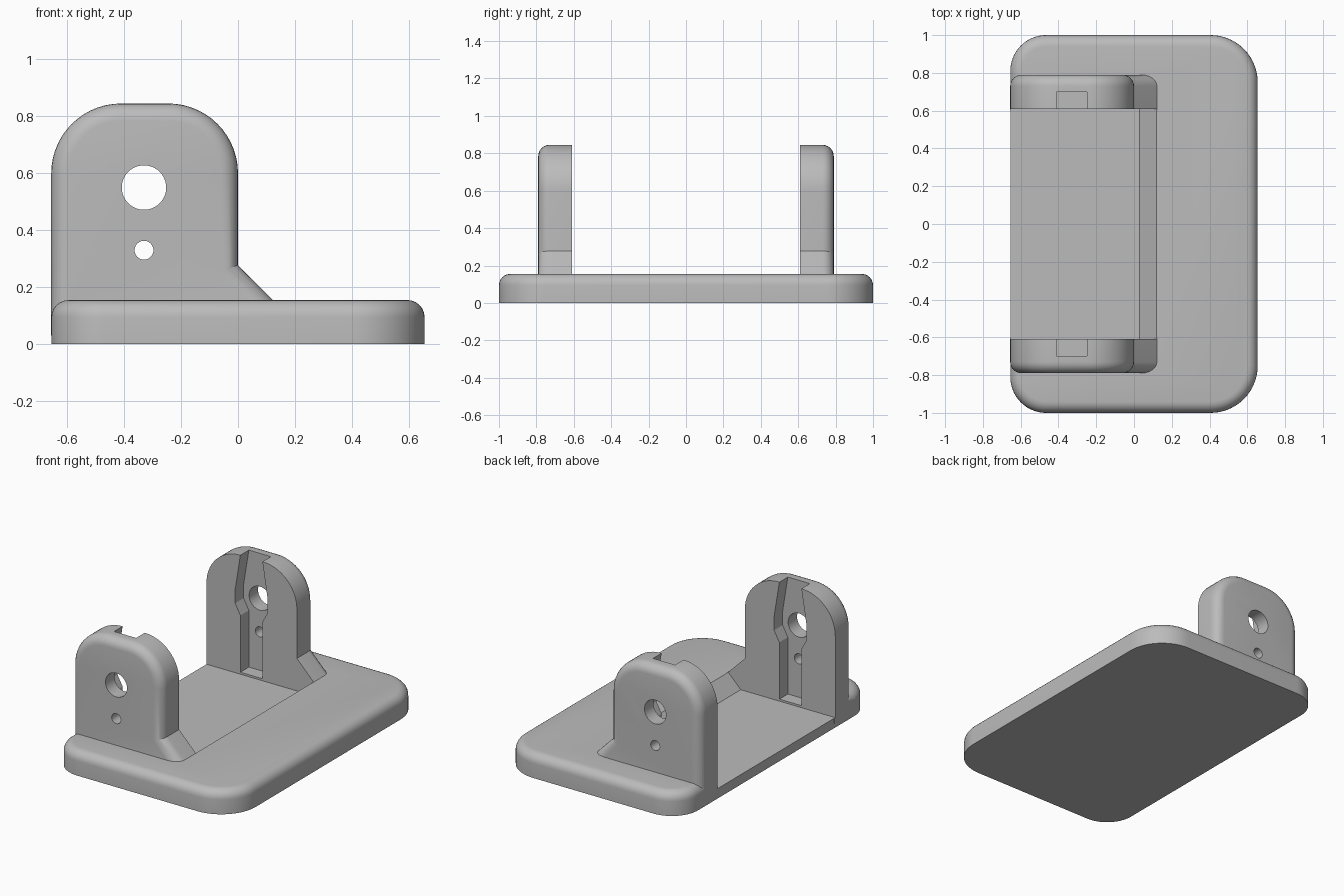
import bpy, bmesh, math
from mathutils import Vector

if "Cube" in bpy.data.objects:
    bpy.data.objects.remove(bpy.data.objects["Cube"])

grey = bpy.data.materials.new("grey_plastic")
grey.diffuse_color = (0.5, 0.5, 0.5, 1)
grey.use_nodes = True
grey.node_tree.nodes["Principled BSDF"].inputs["Base Color"].default_value = grey.diffuse_color


def arc(cx, cy, r, a0, a1, n=14):
    """Points on an arc, angles in degrees."""
    return [(cx + r * math.cos(math.radians(a0 + (a1 - a0) * i / n)),
             cy + r * math.sin(math.radians(a0 + (a1 - a0) * i / n))) for i in range(n + 1)]


def prism(name, points, direction, fillet=0.0, keep=None):
    """Extrude a closed outline of 3D points; round the edges of the far face."""
    bm = bmesh.new()
    face = bm.faces.new([bm.verts.new(p) for p in points])
    ext = bmesh.ops.extrude_face_region(bm, geom=[face])
    moved = [g for g in ext["geom"] if isinstance(g, bmesh.types.BMVert)]
    bmesh.ops.translate(bm, verts=moved, vec=Vector(direction))
    bmesh.ops.recalc_face_normals(bm, faces=bm.faces)
    if fillet:
        far = set(moved)
        edges = [e for e in bm.edges if all(v in far for v in e.verts)
                 and (keep is None or keep(e))]
        bmesh.ops.bevel(bm, geom=edges, offset=fillet, segments=6, profile=0.5,
                        affect='EDGES', clamp_overlap=False)
    bmesh.ops.recalc_face_normals(bm, faces=bm.faces)
    me = bpy.data.meshes.new(name)
    bm.to_mesh(me)
    bm.free()
    me.materials.append(grey)
    ob = bpy.data.objects.new(name, me)
    bpy.context.collection.objects.link(ob)
    return ob


def along_y(name, outline, y0, y1, **kw):
    """Prism of an x-z outline running from y0 to y1."""
    return prism(name, [(x, y0, z) for x, z in outline], (0, y1 - y0, 0), **kw)


def combine(target, tool, operation):
    mod = target.modifiers.new(operation.lower(), 'BOOLEAN')
    mod.operation, mod.object, mod.solver = operation, tool, 'EXACT'
    bpy.context.view_layer.objects.active = target
    bpy.ops.object.modifier_apply(modifier=mod.name)
    bpy.data.objects.remove(tool, do_unlink=True)


# Base plate with rounded corners and a filleted top rim
W, D = 0.655, 1.0
rl, rr = 0.19, 0.25
outline = (arc(W - rr, D - rr, rr, 0, 90) + arc(-W + rl, D - rl, rl, 90, 180)
           + arc(-W + rl, -D + rl, rl, 180, 270) + arc(W - rr, -D + rr, rr, 270, 360))
body = prism("bracket_base", [(x, y, 0) for x, y in outline], (0, 0, 0.155), fillet=0.06)

# Two upright ears with a sloped gusset, outer edges filleted
L, R, top = -0.6555, 0.0, 0.845
ear = ([(L, 0.03), (0.245, 0.03), (R, 0.278)]
       + arc(R - 0.245, top - 0.245, 0.245, 0, 90)
       + arc(L + 0.245, top - 0.245, 0.245, 90, 180))
for side in (-1, 1):
    upright = along_y("ear", ear, side * 0.60, side * 0.79, fillet=0.06,
                      keep=lambda e: max(v.co.z for v in e.verts) > 0.04)
    combine(body, upright, 'UNION')

# Recessed floor between the ears, open to the left and ramped on the right
pocket = along_y("pocket_cutter", [(-0.9, 0.065), (0.03, 0.065), (0.42, 0.455),
                                   (0.42, 1.1), (-0.9, 1.1)], -0.61, 0.61)
combine(body, pocket, 'DIFFERENCE')

# Guide slot on both inner faces, widened around the pivot hole
cx = -0.33
half = [(0.08, 0.078), (0.08, 0.45), (0.118, 0.52), (0.118, 0.61), (0.08, 0.845), (0.08, 0.95)]
slot = [(cx + w, z) for w, z in half] + [(cx - w, z) for w, z in reversed(half)]
combine(body, along_y("slot_cutter", slot, -0.698, 0.698), 'DIFFERENCE')

# Pivot hole and pin hole through both ears
for z, r in ((0.55, 0.078), (0.33, 0.033)):
    hole = along_y("hole_cutter", arc(cx, z, r, 0, 360, 40)[:-1], -1.2, 1.2)
    combine(body, hole, 'DIFFERENCE')

bpy.ops.object.select_all(action='DESELECT')
body.select_set(True)
bpy.context.view_layer.objects.active = body
bpy.ops.object.shade_smooth_by_angle(angle=math.radians(25))
